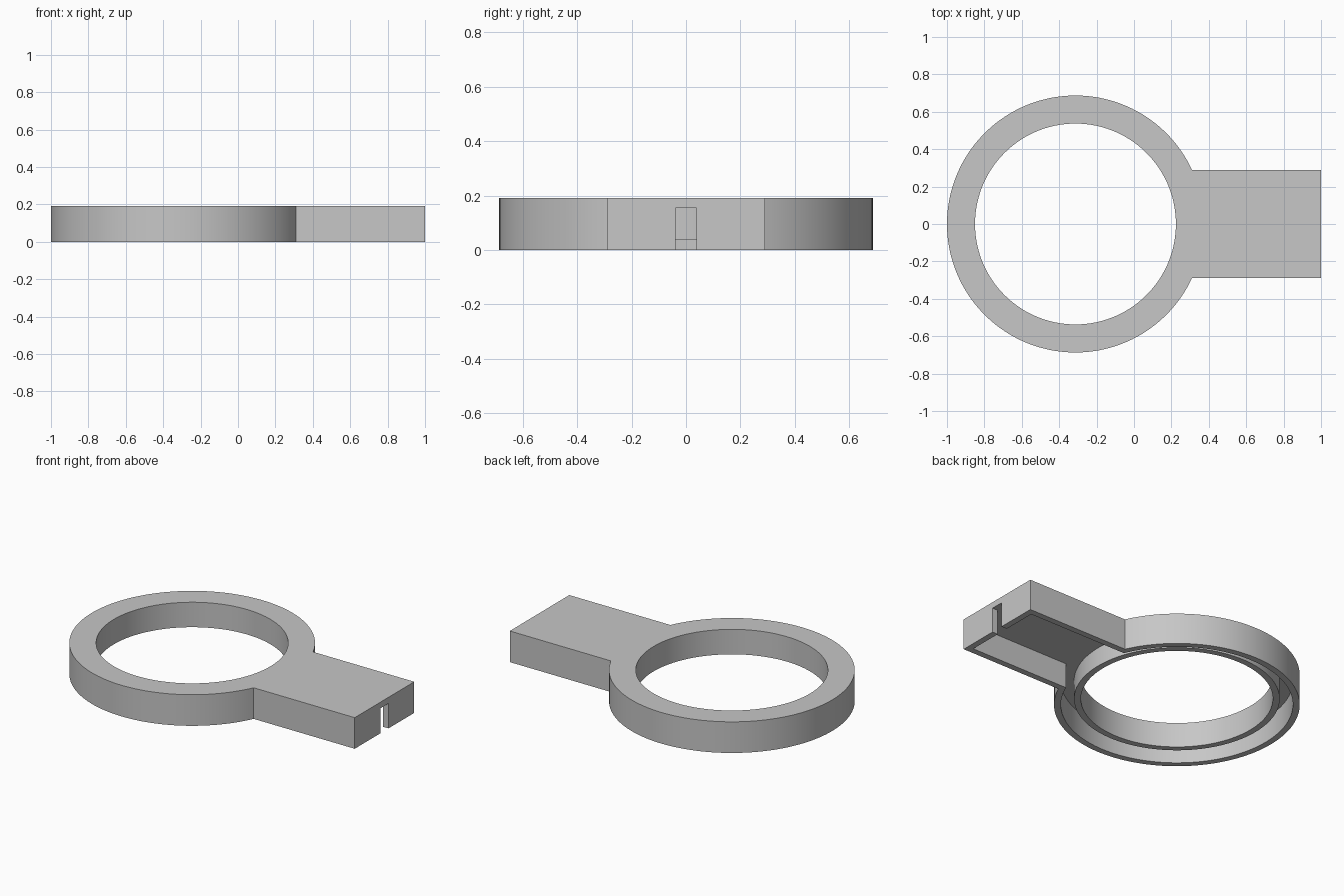
import bpy, bmesh, math

cube = bpy.data.objects.get("Cube")
if cube:
    bpy.data.objects.remove(cube, do_unlink=True)

CX, R, HOLE_R = -0.313, 0.687, 0.537   # ring centre, outer and hole radius
HALF, END = 0.29, 1.0                  # handle half width and end
H, WALL = 0.192, 0.038                 # height, wall thickness
SEG = 120

grey = bpy.data.materials.new("plain grey")
grey.use_nodes = True
colour = (0.57, 0.57, 0.57, 1)
grey.diffuse_color = colour
grey.node_tree.nodes["Principled BSDF"].inputs["Base Color"].default_value = colour


def prism(name, outline, z0, z1):
    """Extrude a closed outline between two heights."""
    bm = bmesh.new()
    base = bm.faces.new([bm.verts.new((x, y, z0)) for x, y in outline])
    top = bmesh.ops.extrude_face_region(bm, geom=[base])["geom"]
    verts = [g for g in top if isinstance(g, bmesh.types.BMVert)]
    bmesh.ops.translate(bm, verts=verts, vec=(0, 0, z1 - z0))
    bmesh.ops.recalc_face_normals(bm, faces=bm.faces)
    mesh = bpy.data.meshes.new(name)
    bm.to_mesh(mesh)
    bm.free()
    mesh.materials.append(grey)
    obj = bpy.data.objects.new(name, mesh)
    bpy.context.collection.objects.link(obj)
    return obj


def arc(r, start=0.0, closed=True):
    """Points round the ring centre, counter-clockwise."""
    sweep = 2 * (math.pi - start)
    count = SEG if closed else SEG + 1
    return [(CX + r * math.cos(start + sweep * i / SEG),
             r * math.sin(start + sweep * i / SEG)) for i in range(count)]


def keyhole(inset):
    """Ring and handle outline, moved inwards by the inset."""
    r, half, end = R - inset, HALF - inset, END - inset
    return arc(r, math.asin(half / r), False) + [(end, -half), (end, half)]


def combine(target, tool, operation):
    mod = target.modifiers.new(operation.lower(), 'BOOLEAN')
    mod.operation, mod.object, mod.solver = operation, tool, 'EXACT'
    bpy.context.view_layer.objects.active = target
    bpy.ops.object.modifier_apply(modifier=mod.name)
    bpy.data.objects.remove(tool, do_unlink=True)


# Shell: ring and handle in one, open underneath
body = prism("ring_holder_body", keyhole(0), 0, H)
combine(body, prism("cavity", keyhole(WALL), -0.1, H - WALL), 'DIFFERENCE')

# Inner wall, set slightly above the bottom rim, and the central hole
combine(body, prism("inner_wall", arc(HOLE_R + WALL), WALL, H - WALL / 2), 'UNION')
combine(body, prism("hole", arc(HOLE_R), -0.1, H + 0.1), 'DIFFERENCE')

# Cable slot in the handle end
slot = [(END - 2 * WALL, -0.039), (END + 0.1, -0.039),
        (END + 0.1, 0.039), (END - 2 * WALL, 0.039)]
combine(body, prism("slot", slot, -0.1, H - WALL), 'DIFFERENCE')

bpy.ops.object.select_all(action='DESELECT')
body.select_set(True)
bpy.context.view_layer.objects.active = body
bpy.ops.object.shade_smooth_by_angle(angle=math.radians(30))
